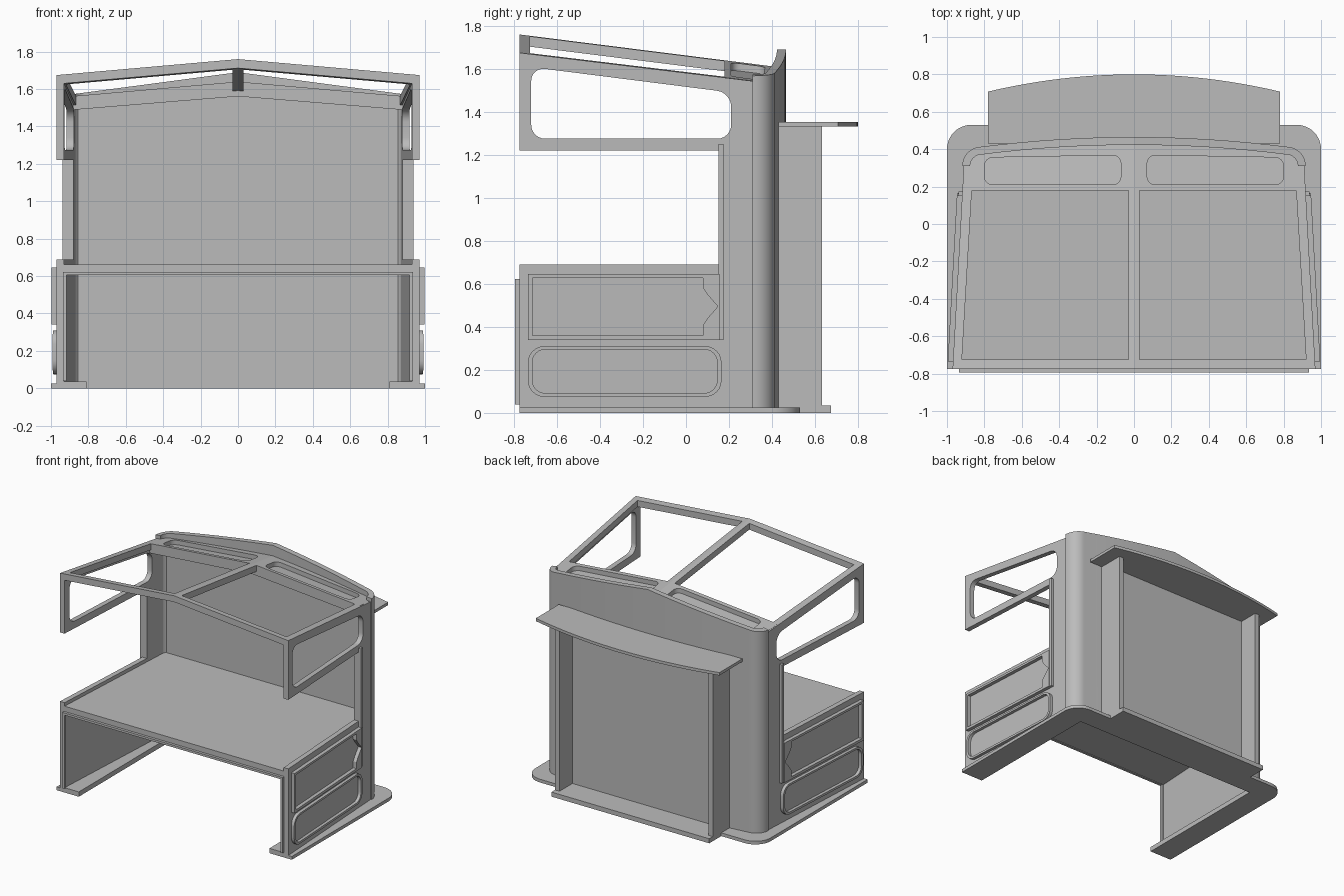
import bpy, bmesh, math
from mathutils import Vector

if "Cube" in bpy.data.objects:
    bpy.data.objects.remove(bpy.data.objects["Cube"], do_unlink=True)

grey = bpy.data.materials.new("plain grey")
grey.use_nodes = True
grey.diffuse_color = (0.5, 0.5, 0.5, 1)
grey.node_tree.nodes["Principled BSDF"].inputs["Base Color"].default_value = (0.5, 0.5, 0.5, 1)

FRONT = -0.775
INNER_BACK = 0.355


def side_x(y):
    """Outer face of the tapering side walls."""
    return 0.97 - 0.055 * (y - FRONT)


def roof_z(x, y):
    """Top of the pitched, backward-sloping roof."""
    return 1.76 - 0.088 * abs(x) - 0.126 * (y - FRONT)


def extrude(name, pts, place, mirror=False):
    """Prism from a 2D outline; place(u, v, t) maps it to space, t = 0 or 1."""
    bm = bmesh.new()
    ends = [[bm.verts.new(place(u, v, t)) for u, v in pts] for t in (0, 1)]
    n = len(pts)
    for i in range(n):
        j = (i + 1) % n
        bm.faces.new((ends[0][i], ends[0][j], ends[1][j], ends[1][i]))
    bm.faces.new(ends[0])
    bm.faces.new(ends[1])
    bmesh.ops.recalc_face_normals(bm, faces=bm.faces)
    mesh = bpy.data.meshes.new(name)
    bm.to_mesh(mesh)
    bm.free()
    mesh.materials.append(grey)
    obj = bpy.data.objects.new(name, mesh)
    bpy.context.collection.objects.link(obj)
    if mirror:
        add_mirror(obj)
    return obj


def add_mirror(obj):
    obj.modifiers.new("mirror", "MIRROR").use_clip = True


def cut(obj, cutter):
    """Subtract a cutter, then discard it."""
    mod = obj.modifiers.new("cut", "BOOLEAN")
    mod.operation, mod.solver, mod.object = "DIFFERENCE", "EXACT", cutter
    bpy.context.view_layer.objects.active = obj
    bpy.ops.object.modifier_apply(modifier=mod.name)
    bpy.data.objects.remove(cutter, do_unlink=True)


def rounded(corners, r, steps=6):
    """Round the corners of a convex outline."""
    out = []
    for i, c in enumerate(corners):
        p = Vector(c)
        a = p + (Vector(corners[i - 1]) - p).normalized() * r
        b = p + (Vector(corners[(i + 1) % len(corners)]) - p).normalized() * r
        for k in range(steps + 1):
            t = math.pi / 2 * k / steps
            out.append(tuple(p + (a - p) * (1 - math.sin(t)) + (b - p) * (1 - math.cos(t))))
    return out


def rect(u0, u1, v0, v1):
    return [(u0, v0), (u1, v0), (u1, v1), (u0, v1)]


def flat(z0, z1):
    return lambda x, y, t: (x, y, z0 + t * (z1 - z0))


def on_side(inner, outer):
    """Place a (y, z) outline along the side wall, offset from its outer face."""
    return lambda y, z, t: (side_x(y) + inner + t * (outer - inner), y, z)


def under_roof(top, bottom):
    return lambda x, y, t: (x, y, roof_z(x, y) + top + t * (bottom - top))


# Base plate with rounded rear corners, raised inner floor strips and rear plinth
arc = [(0.87 + 0.13 * math.cos(a), 0.40 + 0.13 * math.sin(a))
       for a in (math.pi / 2 * k / 10 for k in range(11))]
extrude("base_plate", [(0, INNER_BACK), (0.81, INNER_BACK), (0.81, FRONT), (1, FRONT)] + arc
        + [(0, 0.53)], flat(0, 0.025), True)
extrude("inner_floor", [(0.81, FRONT), (0.95, FRONT), (0.89, INNER_BACK), (0.81, INNER_BACK)],
        flat(0.01, 0.037), True)
extrude("rear_plinth", rect(-0.67, 0.67, 0.41, 0.675), flat(0, 0.035))

# Side walls with upper window
side = extrude("side_wall", [
    (FRONT, 0.02), (0.33, 0.02), (0.33, roof_z(0.91, 0.33)), (FRONT, roof_z(0.97, FRONT)),
    (FRONT, 1.22), (0.15, 1.22), (0.15, 0.69), (FRONT, 0.69)], on_side(-0.039, 0))
window = rounded([(-0.72, 1.275), (0.21, 1.275), (0.21, 1.49), (-0.72, 1.608)], 0.065)
cut(side, extrude("window_cutter", window, on_side(-0.2, 0.2)))
add_mirror(side)

# Upper side trim with pointed notch
trim = extrude("upper_side_trim", rect(-0.735, 0.155, 0.34, 0.645), on_side(-0.005, 0.028))
notch = [(-0.715, 0.36), (0.08, 0.36), (0.08, 0.41), (0.1, 0.44), (0.148, 0.495),
         (0.1, 0.55), (0.08, 0.58), (0.08, 0.628), (-0.715, 0.628)]
cut(trim, extrude("notch_cutter", notch, on_side(-0.1, 0.1)))
add_mirror(trim)

# Lower rounded side trim
ring = extrude("lower_side_trim", rounded(rect(-0.735, 0.165, 0.075, 0.31), 0.075), on_side(-0.005, 0.024))
cut(ring, extrude("ring_cutter", rounded(rect(-0.715, 0.145, 0.092, 0.295), 0.06), on_side(-0.1, 0.1)))
add_mirror(ring)

# Narrow door post strip
extrude("door_strip", rect(0.15, 0.175, 0.34, 1.25), on_side(-0.01, 0.02), True)


# Bowed rear wall: half outline outside, offset inside, with a pitched top edge
def bow(x):
    return 0.465 - 0.078 * x * x


def wall_half(inset):
    back = [(0.815 * k / 8, bow(0.815 * k / 8) - inset) for k in range(9)]
    r = bow(0.815) - 0.31 - inset
    corner = [(0.815 + r * math.sin(a), 0.31 + r * math.cos(a))
              for a in (math.pi / 2 * k / 10 for k in range(1, 11))]
    return back + corner


wall = extrude("rear_wall", wall_half(0) + wall_half(0.042)[::-1],
               lambda x, y, t: (x, y, 0.02 + t * (1.67 - 0.133 * abs(x))), True)

# Flat inner lining of the rear wall
extrude("inner_back_panel", [(0, 0.01), (0.875, 0.01), (0.875, 1.495), (0, 1.57)],
        lambda x, z, t: (x, INNER_BACK + 0.02 * t, z), True)

# Desk slab and thin frame under its front edge
extrude("desk_top", [(0, FRONT), (0.935, FRONT), (0.88, INNER_BACK), (0, INNER_BACK)],
        flat(0.61, 0.663), True)
extrude("desk_front_frame", [(0, 0.605), (0.917, 0.605), (0.917, 0.04), (0.935, 0.04),
                             (0.935, 0.622), (0, 0.622)],
        lambda x, z, t: (x, FRONT - 0.02 * t, z), True)

# Roof frame: front bar, side rails and ridge beam
roof = extrude("roof_frame", [(0, FRONT), (0.97, FRONT), (side_x(0.18), 0.18), (0, 0.18)],
               under_roof(0, -0.048))
cut(roof, extrude("roof_cutter", [(0.03, -0.725), (0.92, -0.725), (0.863, 0.25), (0.03, 0.25)],
                  under_roof(0.2, -0.2)))
add_mirror(roof)

# Wedge-shaped rear roof panel with a level underside and sunken pockets
panel = extrude("rear_roof_panel", [(0, 0.18), (side_x(0.18) - 0.01, 0.18), (0.9, 0.32),
                                    (0.87, 0.36), (0.8, 0.39), (0.4, 0.425), (0, 0.44)],
                lambda x, y, t: (x, y, (1.561 - 0.082 * x) if t else roof_z(x, y)))
slot = rounded([(0.07, 0.21), (0.8, 0.21), (0.8, 0.355), (0.07, 0.368)], 0.045)
cut(panel, extrude("slot_cutter", slot, under_roof(0.2, -0.035)))
add_mirror(panel)

# Rear fins, flat panel between them and curved shelf
extrude("rear_fin", rect(0.632, 0.67, 0.41, 0.632), flat(0.02, 1.34), True)
extrude("rear_panel", rect(-0.65, 0.65, 0.43, 0.475), flat(0.02, 1.34))
edge = [(0.78 * k / 12, 0.8 - 0.092 * (k / 12) ** 2) for k in range(13)]
extrude("rear_shelf", edge + [(0.78, 0.43), (0, 0.43)], flat(1.331, 1.353), True)

# Smooth the bowed wall and rounded trims, keeping edges sharp
for obj in bpy.context.scene.objects:
    obj.select_set(obj.type == "MESH" and obj.data.materials.get("plain grey") is not None)
bpy.context.view_layer.objects.active = wall
bpy.ops.object.shade_smooth_by_angle(angle=math.radians(25))
